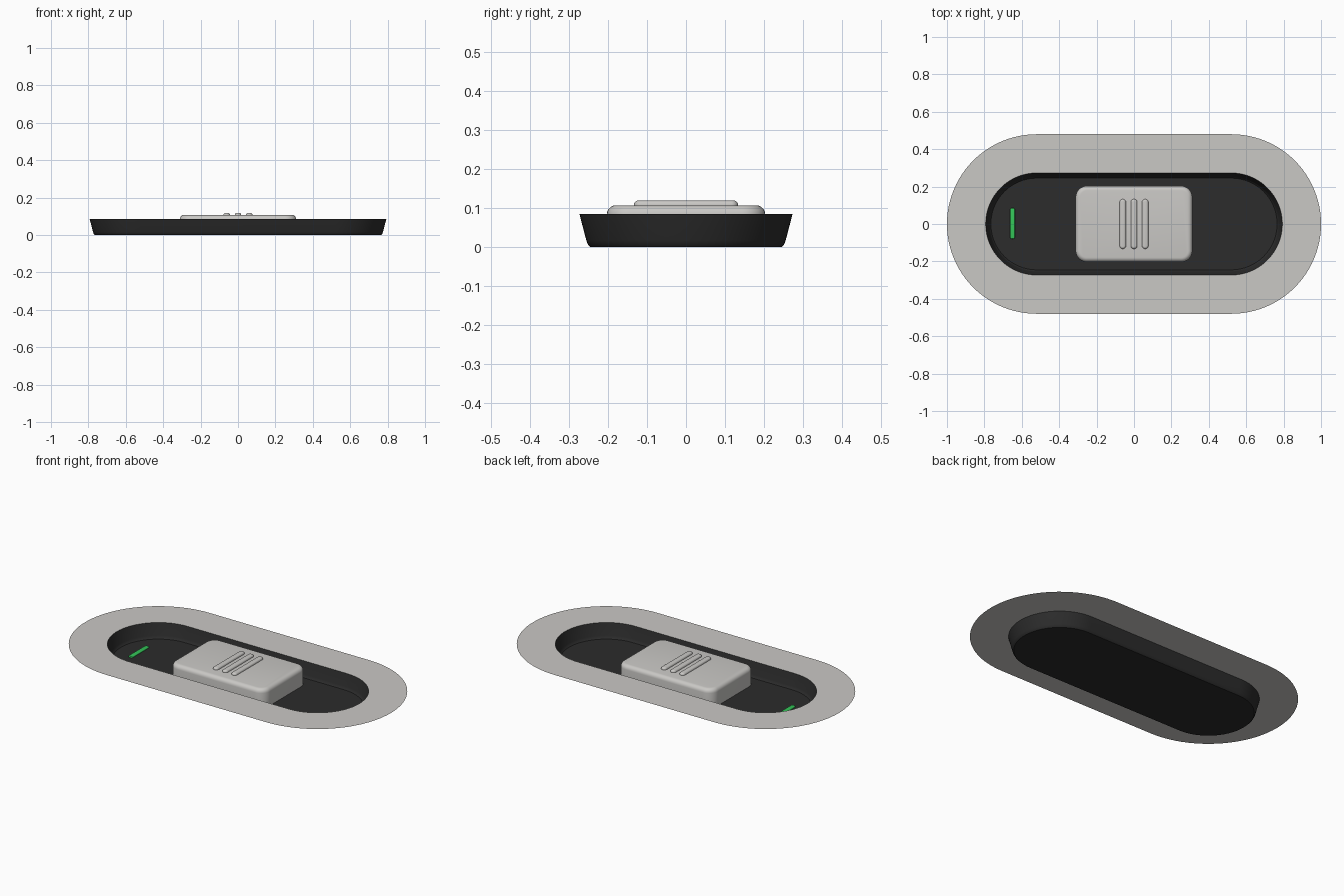
import bpy, bmesh, math

old = bpy.data.objects.get("Cube")
if old:
    bpy.data.objects.remove(old, do_unlink=True)


def material(name, r, g, b, rough=0.5):
    m = bpy.data.materials.new(name)
    m.use_nodes = True
    m.diffuse_color = (r, g, b, 1)
    bsdf = m.node_tree.nodes["Principled BSDF"]
    bsdf.inputs["Base Color"].default_value = (r, g, b, 1)
    bsdf.inputs["Roughness"].default_value = rough
    return m


light_grey = material("light_grey", 0.59, 0.58, 0.56)
black = material("soft_black", 0.025, 0.025, 0.025)
green = material("indicator_green", 0.035, 0.56, 0.1)


def outline(hx, hy, r, steps):
    """Rounded rectangle with half sizes hx, hy and corner radius r."""
    pts = []
    for q, (sx, sy) in enumerate([(1, 1), (-1, 1), (-1, -1), (1, -1)]):
        for i in range(steps + 1):
            a = math.pi / 2 * (q + i / steps)
            pts.append((sx * (hx - r) + r * math.cos(a),
                        sy * (hy - r) + r * math.sin(a)))
    return pts


def loft(name, mat, hx, hy, r, levels, centre=(0, 0), steps=8,
         cap_start=False, cap_end=True):
    """Stack rounded outlines; each level is (inset, z)."""
    bm = bmesh.new()
    rings = []
    for d, z in levels:
        rings.append([bm.verts.new((x + centre[0], y + centre[1], z))
                      for x, y in outline(hx - d, hy - d, max(r - d, 0.001), steps)])
    for a, b in zip(rings, rings[1:]):
        for i in range(len(a)):
            j = (i + 1) % len(a)
            bm.faces.new((a[i], a[j], b[j], b[i]))
    if cap_start:
        bm.faces.new(rings[0][::-1])
    if cap_end:
        bm.faces.new(rings[-1])
    bmesh.ops.remove_doubles(bm, verts=bm.verts, dist=0.0002)
    me = bpy.data.meshes.new(name)
    bm.to_mesh(me)
    bm.free()
    me.materials.append(mat)
    ob = bpy.data.objects.new(name, me)
    bpy.context.collection.objects.link(ob)
    bpy.ops.object.select_all(action='DESELECT')
    ob.select_set(True)
    bpy.context.view_layer.objects.active = ob
    bpy.ops.object.shade_smooth_by_angle(angle=math.radians(35))
    return ob


def rounded_top(bottom, top, radius, n=5):
    """Levels of a straight wall ending in a quarter-round top edge."""
    arc = [math.pi / 2 * i / n for i in range(n + 1)]
    return [(0, bottom)] + [(radius * (1 - math.cos(a)),
                             top - radius * (1 - math.sin(a))) for a in arc]


RIM = 0.085

# Flat surround plate with a stadium-shaped opening
loft("surround_plate", light_grey, 1.0, 0.48, 0.48,
     [(0, RIM), (0.207, RIM)], steps=24, cap_end=False)

# Recessed tray: sloping wall, small chamfer, flat floor
loft("recess_tray", black, 0.793, 0.273, 0.273,
     [(0, RIM), (0.018, 0.016), (0.022, 0.006), (0.028, 0)], steps=24)

# Sliding button standing on the tray floor
loft("slider_button", light_grey, 0.312, 0.203, 0.06,
     rounded_top(0.001, 0.107, 0.024))

# Finger grip ridges on the button
for side, x in (("right", -0.06), ("middle", 0), ("left", 0.06)):
    loft("grip_ridge_" + side, light_grey, 0.017, 0.133, 0.017,
         rounded_top(0.104, 0.119, 0.011), centre=(x, 0))

# Indicator light bar
loft("indicator_light", green, 0.013, 0.082, 0.009,
     rounded_top(0.0005, 0.008, 0.004, 3), centre=(-0.65, 0.003), steps=5)
